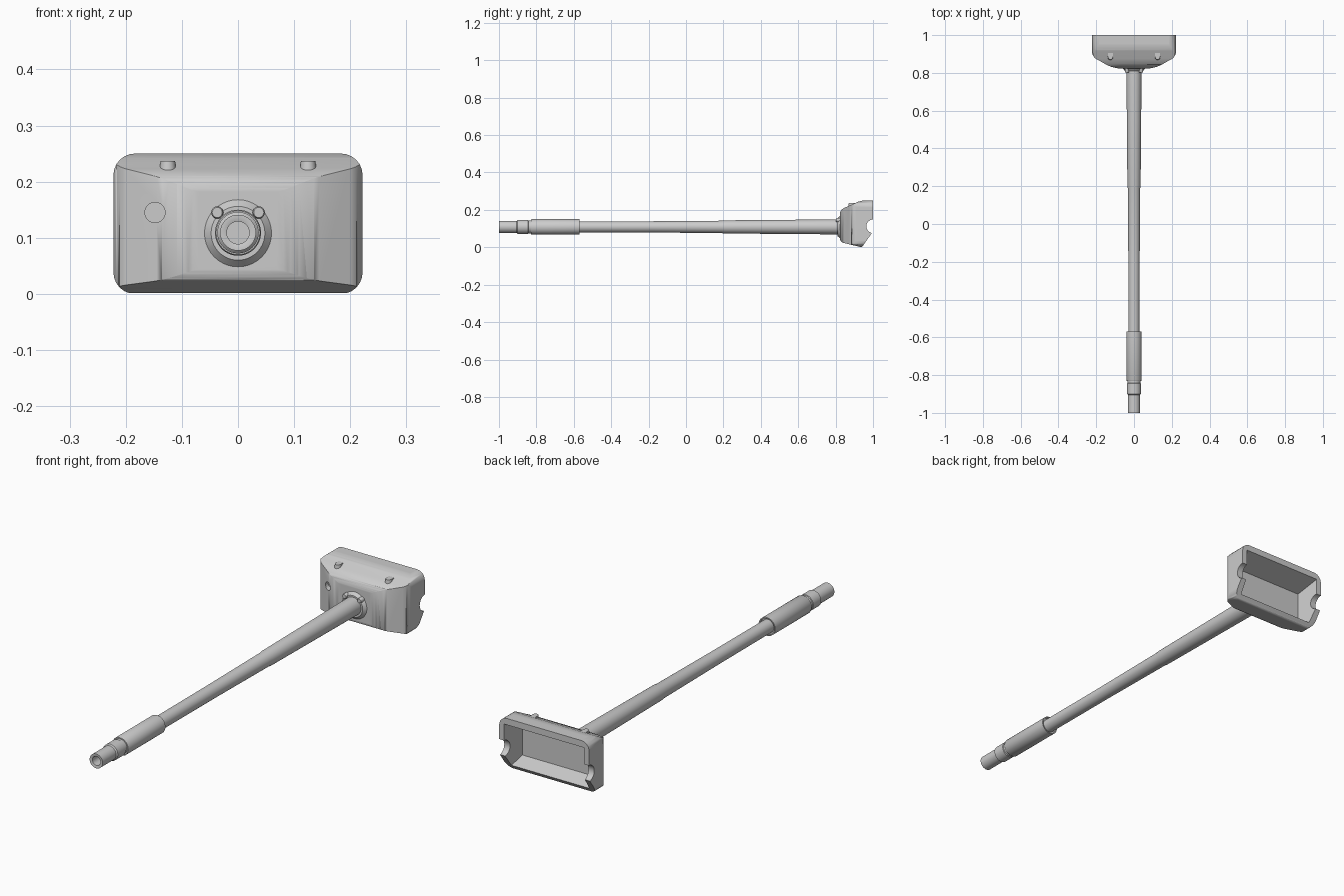
import bpy, bmesh, math
from mathutils import Vector

if "Cube" in bpy.data.objects:
    bpy.data.objects.remove(bpy.data.objects["Cube"])

grey = bpy.data.materials.new("plain_light_grey")
grey.diffuse_color = (0.6, 0.6, 0.6, 1)
grey.use_nodes = True
grey.node_tree.nodes["Principled BSDF"].inputs["Base Color"].default_value = grey.diffuse_color
AXIS_Z = 0.109  # height of the pole centreline


def make(name, bm):
    bmesh.ops.remove_doubles(bm, verts=bm.verts, dist=1e-5)
    bmesh.ops.recalc_face_normals(bm, faces=bm.faces)
    me = bpy.data.meshes.new(name)
    bm.to_mesh(me)
    bm.free()
    me.materials.append(grey)
    ob = bpy.data.objects.new(name, me)
    bpy.context.collection.objects.link(ob)
    return ob


def smooth(ob, angle=32):
    bpy.ops.object.select_all(action='DESELECT')
    ob.select_set(True)
    bpy.context.view_layer.objects.active = ob
    bpy.ops.object.shade_smooth_by_angle(angle=math.radians(angle))


def rounded(points, steps=6):
    """Fillet each (a, b, size) corner of a polygon."""
    out = []
    for i, (a, b, s) in enumerate(points):
        p = Vector((a, b))
        if s == 0:
            out.append(p)
            continue
        q, r = Vector(points[i - 1][:2]), Vector(points[(i + 1) % len(points)][:2])
        p0, p1 = p + (q - p).normalized() * s, p + (r - p).normalized() * s
        # weight 0.7 makes the conic close to a circular arc
        for k in range(steps + 1):
            t = k / steps
            w = (1 - t) ** 2, 1.4 * t * (1 - t), t * t
            out.append((p0 * w[0] + p * w[1] + p1 * w[2]) / sum(w))
    return out


def prism(name, points, axis, lo, hi):
    """Extrude a rounded polygon along an axis."""
    place = {'X': lambda a, b, c: (c, a, b), 'Y': lambda a, b, c: (a, c, b),
             'Z': lambda a, b, c: (a, b, c)}[axis]
    bm = bmesh.new()
    pts = rounded(points)
    face = bm.faces.new([bm.verts.new(place(p.x, p.y, lo)) for p in pts])
    new = bmesh.ops.extrude_face_region(bm, geom=[face])['geom']
    bmesh.ops.translate(bm, verts=[v for v in new if isinstance(v, bmesh.types.BMVert)],
                        vec=place(0, 0, hi - lo))
    return make(name, bm)


def lathe(name, profile, x=0, z=AXIS_Z, sides=40):
    """Turn an (r, y) profile around a line parallel to y."""
    bm = bmesh.new()
    rings = [[bm.verts.new((x + r * math.cos(k * math.tau / sides), y,
                            z + r * math.sin(k * math.tau / sides)))
              for k in range(sides)] for r, y in profile]
    for a, b in zip(rings, rings[1:]):
        for k in range(sides):
            j = (k + 1) % sides
            bm.faces.new((a[k], a[j], b[j], b[k]))
    return make(name, bm)


def boolean(ob, other, op):
    mod = ob.modifiers.new(op, 'BOOLEAN')
    mod.operation, mod.object, mod.solver = op, other, 'EXACT'
    bpy.context.view_layer.objects.active = ob
    bpy.ops.object.modifier_apply(modifier=mod.name)
    bpy.data.objects.remove(other)


def mirror_plan(half):
    return half + [(-x, y, s) for x, y, s in reversed(half)]


# Housing: front outline, side outline and plan outline intersected
housing = prism("housing", mirror_plan([(0.222, 0, .038), (0.222, 0.25, .038)]), 'Y', 0.7, 1.0)
side = prism("side", [(1.1, .25, 0), (.935, .25, .02), (.822, .2, .025), (.822, .028, .022),
                      (.94, 0, .006), (1.0, .085, 0), (1.1, .085, 0)], 'X', -.4, .4)
plan = prism("plan", mirror_plan([(.222, 1.1, 0), (.222, .886, .025), (.11, .823, .04)]),
             'Z', -.2, .5)
boolean(housing, side, 'INTERSECT')
boolean(housing, plan, 'INTERSECT')

# Open cavity at the back, with tapering walls
cavity = prism("cavity", [(1.1, .25, 0), (.89, .19, 0), (.89, .045, 0), (.96, .02, 0),
                          (1.1, -.03, 0)], 'X', -.4, .4)
cavity_plan = prism("cavity_plan", mirror_plan([(.21, 1.1, 0), (.182, .87, 0)]), 'Z', -.2, .5)
boolean(cavity, cavity_plan, 'INTERSECT')
boolean(housing, cavity, 'DIFFERENCE')

# Round notches through the side walls at the back edge
notch = prism("notch", [(1.0 + .036 * math.cos(a * math.tau / 32),
                         .112 + .036 * math.sin(a * math.tau / 32), 0) for a in range(32)],
              'X', -.4, .4)
boolean(housing, notch, 'DIFFERENCE')

# Blind round hole on the front
hole = lathe("hole", [(0, .7), (.018, .7), (.018, .872), (0, .872)], -.148, .145)
boolean(housing, hole, 'DIFFERENCE')

# Soft blends between the outer faces, flat shading kept on the broad ones
smooth(housing, 66)
weighted = housing.modifiers.new("weighted", 'WEIGHTED_NORMAL')
weighted.keep_sharp = True

# Upright round-fronted pegs with flat tops on the sloping upper front
for name, x in (("left_peg", -.125), ("right_peg", .125)):
    arc = [(x + .0165 * math.cos(a), .883 + .0165 * math.sin(a), 0)
           for a in (math.pi + k * math.pi / 14 for k in range(15))]
    peg = prism(name, arc + [(x + .0165, .925, 0), (x - .0165, .925, 0)], 'Z', .208, .237)
    for v in peg.data.vertices:
        if v.co.z > .23:
            v.co.x = x + (v.co.x - x) * .78
            v.co.y = .925 + (v.co.y - .925) * .93
    smooth(peg)

# Shallow collar where the pole meets the housing, with two small lugs
smooth(lathe("collar", [(0, .810), (.048, .810), (.0625, .826), (.0625, .84), (0, .84)], z=.108))
for name, x in (("left_lug", -.037), ("right_lug", .037)):
    smooth(lathe(name, [(0, .801), (.009, .801), (.011, .805), (.011, .83), (0, .83)], x, .145, 20))

# Pole, widening towards the housing
smooth(lathe("pole", [(0, -.8), (.029, -.8), (.030, -.2), (.033, .19), (.035, .2),
                      (.040, .8), (.040, .82), (0, .82)]))

# Grip sleeve with a shallow rear lip
smooth(lathe("grip_sleeve", [(0, -.83), (.039, -.83), (.041, -.826), (.041, -.57),
                             (.036, -.57), (.036, -.578), (0, -.578)]))

# Stepped end fitting with a bore
smooth(lathe("end_fitting", [(0, -.9), (.020, -.9), (.020, -.998), (.026, -1), (.032, -1),
                             (.032, -.905), (.037, -.9), (.037, -.845), (.034, -.843),
                             (.034, -.82), (0, -.82)]))
